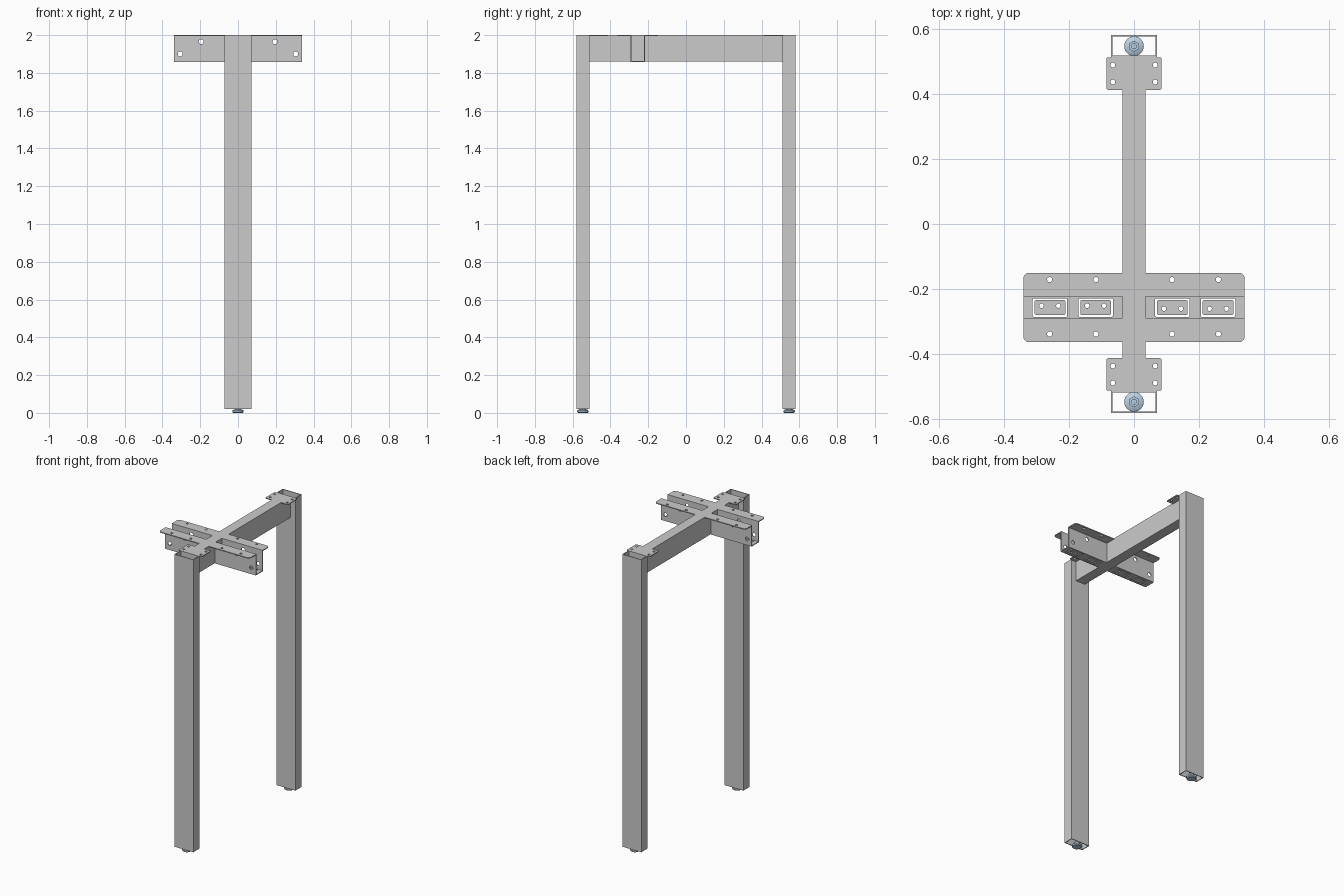
import bpy, bmesh, math
from mathutils import Matrix

if "Cube" in bpy.data.objects:
    bpy.data.objects.remove(bpy.data.objects["Cube"])

T = 0.006  # sheet thickness
FLAT = Matrix()
UPRIGHT = Matrix.Rotation(math.pi / 2, 4, 'X')  # local y -> z, local z -> -y


def rect(x0, y0, x1, y1, r=(0, 0, 0, 0)):
    """Rectangle outline, corner radii in order (x0,y0) (x1,y0) (x1,y1) (x0,y1)."""
    pts = []
    for k, (cx, cy) in enumerate([(x0, y0), (x1, y0), (x1, y1), (x0, y1)]):
        if not r[k]:
            pts.append((cx, cy))
            continue
        ox = cx + (r[k] if k in (0, 3) else -r[k])
        oy = cy + (r[k] if k in (0, 1) else -r[k])
        for i in range(6):
            a = math.pi + (k + i / 5) * math.pi / 2
            pts.append((ox + r[k] * math.cos(a), oy + r[k] * math.sin(a)))
    return pts


def circle(x, y, r, n=20):
    return [(x + r * math.cos(2 * math.pi * i / n), y + r * math.sin(2 * math.pi * i / n))
            for i in range(n)]


def plate(name, outlines, depth, loc, rot=FLAT, mirror=1):
    """Filled outlines (first is the edge, the rest are holes) extruded to a mesh."""
    cu = bpy.data.curves.new(name + "_profile", 'CURVE')
    cu.dimensions = '2D'
    cu.fill_mode = 'BOTH'
    cu.extrude = depth / 2
    for pts in outlines:
        sp = cu.splines.new('POLY')
        sp.points.add(len(pts) - 1)
        for p, (x, y) in zip(sp.points, pts):
            p.co = (x * mirror, y, 0, 1)
        sp.use_cyclic_u = True
    tmp = bpy.data.objects.new(name + "_tmp", cu)
    bpy.context.collection.objects.link(tmp)
    dg = bpy.context.evaluated_depsgraph_get()
    me = bpy.data.meshes.new_from_object(tmp.evaluated_get(dg))
    bpy.data.objects.remove(tmp)
    bm = bmesh.new()
    bm.from_mesh(me)
    bmesh.ops.remove_doubles(bm, verts=bm.verts, dist=1e-5)
    bmesh.ops.recalc_face_normals(bm, faces=bm.faces)
    for f in bm.faces:
        f.smooth = False
    bm.to_mesh(me)
    bm.free()
    me.name = name
    ob = bpy.data.objects.new(name, me)
    ob.matrix_world = Matrix.Translation(loc) @ rot
    bpy.context.collection.objects.link(ob)
    return ob


blue = bpy.data.materials.new("pale_blue")
blue.diffuse_color = (0.5, 0.65, 0.78, 1)
blue.use_nodes = True
blue.node_tree.nodes["Principled BSDF"].inputs["Base Color"].default_value = blue.diffuse_color


def foot(name, y):
    """Levelling foot: turned pad and stem with a hexagonal nut."""
    bm = bmesh.new()
    prof = [(0, 0), (0.026, 0), (0.03, 0.004), (0.03, 0.013), (0.022, 0.018),
            (0.009, 0.02), (0.009, 0.05), (0, 0.05)]
    vs = [bm.verts.new((x, 0, z)) for x, z in prof]
    es = [bm.edges.new(p) for p in zip(vs, vs[1:])]
    bmesh.ops.spin(bm, geom=vs + es, axis=(0, 0, 1), cent=(0, 0, 0), angle=2 * math.pi, steps=32)
    bmesh.ops.remove_doubles(bm, verts=bm.verts, dist=1e-5)
    bmesh.ops.create_cone(bm, cap_ends=True, segments=6, radius1=0.017, radius2=0.017, depth=0.012,
                          matrix=Matrix.Translation((0, 0, 0.025)))
    bmesh.ops.recalc_face_normals(bm, faces=bm.faces)
    me = bpy.data.meshes.new(name)
    bm.to_mesh(me)
    bm.free()
    me.materials.append(blue)
    ob = bpy.data.objects.new(name, me)
    ob.location = (0, y, 0)
    bpy.context.collection.objects.link(ob)
    bpy.context.view_layer.objects.active = ob
    ob.select_set(True)
    bpy.ops.object.shade_smooth_by_angle(angle=math.radians(30))
    ob.select_set(False)


# Legs (open rectangular tubes), feet and corner plates
for s, end in ((-1, "front"), (1, "back")):
    plate(end + "_leg", [rect(-0.071, -0.034, 0.071, 0.034),
                         rect(-0.066, -0.029, 0.066, 0.029)], 1.98, (0, s * 0.546, 1.01))
    foot(end + "_foot", s * 0.546)
    for m, side in ((-1, "left"), (1, "right")):
        r = 0.006
        plate(f"{end}_{side}_corner_plate",
              [rect(0.035, -0.05, 0.085, 0.05, (0, r, r, 0)),
               circle(0.065, -0.026, 0.0075), circle(0.065, 0.026, 0.0075)],
              T, (0, s * 0.462, 2 - T / 2), mirror=m)

# Cross beam (tube along y)
plate("cross_beam", [rect(-0.035, 1.86, 0.035, 2.0), rect(-0.03, 1.865, 0.03, 1.995)],
      1.024, (0, 0, 0), UPRIGHT)

# Side arms: open-topped channels with flanges
XI, XO, YF, YB, ZB = 0.035, 0.34, -0.295, -0.217, 1.857
for m, side in ((-1, "left"), (1, "right")):
    # flanges with rounded outer corners
    plate(side + "_arm_front_flange",
          [rect(XI, -0.363, XO, YF, (0, 0.018, 0, 0))] +
          [circle(x, -0.338, 0.008) for x in (0.117, 0.259)], T, (0, 0, 2 - T / 2), mirror=m)
    plate(side + "_arm_back_flange",
          [rect(XI, YB, XO, -0.15, (0, 0, 0.018, 0))] +
          [circle(x, -0.171, 0.008) for x in (0.117, 0.259)], T, (0, 0, 2 - T / 2), mirror=m)
    # channel walls
    for y, nm in ((YF + T / 2, "front"), (YB - T / 2, "back")):
        plate(f"{side}_arm_{nm}_wall",
              [rect(XI, ZB, XO, 2.0), circle(0.195, 1.965, 0.013), circle(0.306, 1.9, 0.013)],
              T, (0, y, 0), UPRIGHT, m)
    # channel floor with framed inset pads
    spans = ((0.065, 0.171), (0.205, 0.311))
    c = (0.004,) * 4
    plate(side + "_arm_floor", [rect(XI, YF + T, XO, YB - T)] +
          [rect(a, -0.285, b, -0.228, c) for a, b in spans], T, (0, 0, ZB + T / 2), mirror=m)
    for i, (a, b) in enumerate(spans):
        mid, hy = (a + b) / 2, (-0.26 if m > 0 else -0.251)
        plate(f"{side}_arm_pad_{i + 1}",
              [rect(a + 0.006, -0.279, b - 0.006, -0.234, c),
               circle(mid - 0.026, hy, 0.007), circle(mid + 0.026, hy, 0.007)],
              T, (0, 0, ZB + T / 2), mirror=m)
